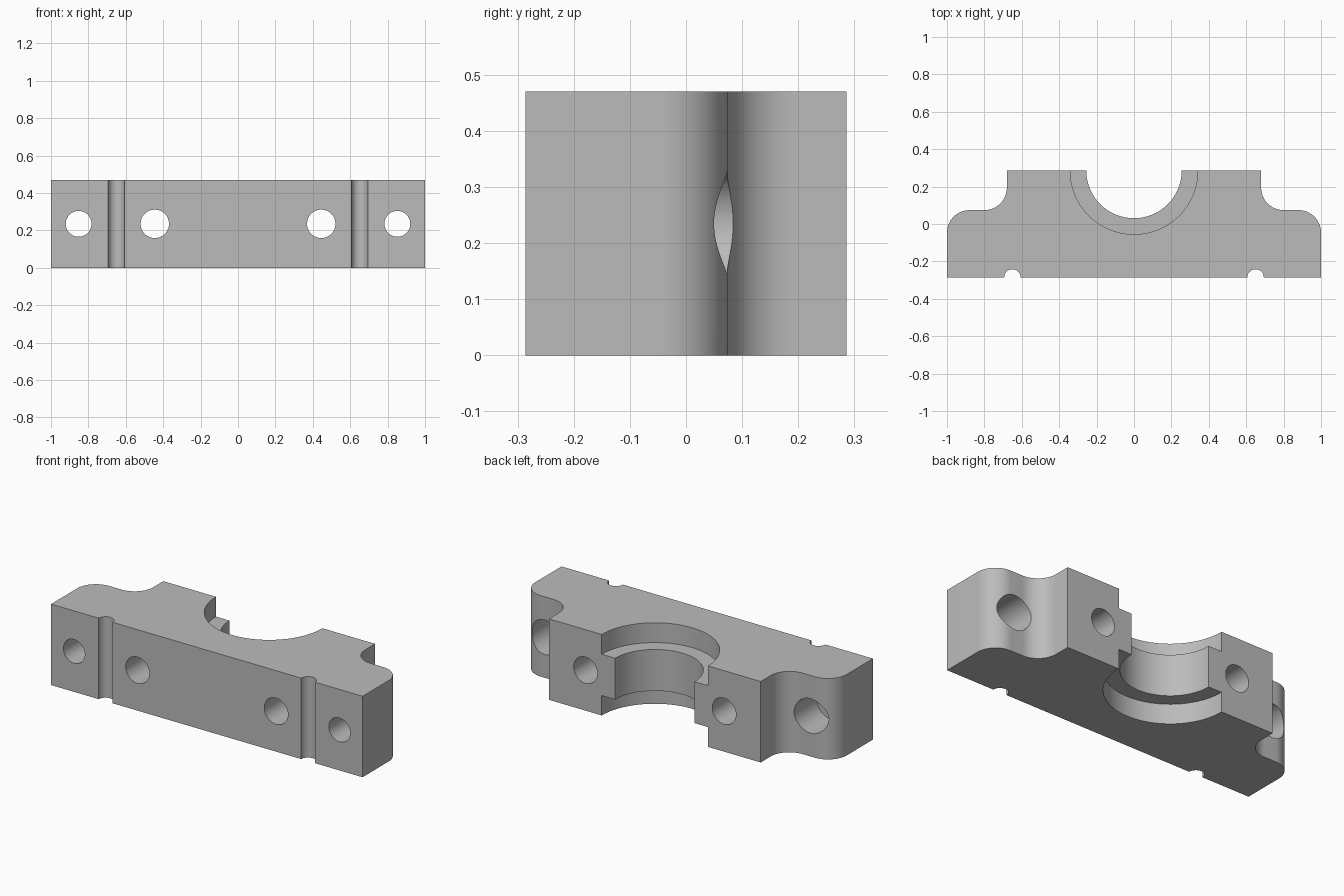
import bpy, bmesh
from math import sin, cos, pi, radians

if "Cube" in bpy.data.objects:
    bpy.data.objects.remove(bpy.data.objects["Cube"])

HEIGHT, BACK, MID = 0.47, 0.286, 0.235

steel = bpy.data.materials.new("plain grey metal")
steel.use_nodes = True
grey = (0.5, 0.5, 0.5, 1)
steel.diffuse_color = grey
steel.node_tree.nodes["Principled BSDF"].inputs["Base Color"].default_value = grey


def arc(cx, cy, r, start, end, steps=20):
    angles = [radians(start + (end - start) * i / steps) for i in range(steps + 1)]
    return [(cx + r * cos(a), cy + r * sin(a)) for a in angles]


# Body: half outline with groove, rounded ear and fillet, mirrored across x
half = arc(0.65, -BACK, 0.044, 180, 0)
half += [(1, -BACK)]
half += arc(0.88, -0.046, 0.12, 0, 90)
half += arc(0.80, 0.194, 0.12, 270, 180)
half += [(0.68, BACK)]
outline = half + [(-x, y) for x, y in reversed(half)]

bm = bmesh.new()
base = bm.faces.new([bm.verts.new((x, y, 0)) for x, y in outline])
top = bmesh.ops.extrude_face_region(bm, geom=[base])["geom"]
bmesh.ops.translate(bm, vec=(0, 0, HEIGHT),
                    verts=[v for v in top if isinstance(v, bmesh.types.BMVert)])
bmesh.ops.recalc_face_normals(bm, faces=bm.faces)
mesh = bpy.data.meshes.new("bearing_cap")
bm.to_mesh(mesh)
bm.free()
cap = bpy.data.objects.new("bearing_cap", mesh)
bpy.context.collection.objects.link(cap)
mesh.materials.append(steel)


def drill(name, radius, depth, location, along_y=False, sides=64):
    """Cut a round hole through the cap and discard the cutter."""
    bpy.ops.mesh.primitive_cylinder_add(
        vertices=sides, radius=radius, depth=depth, location=location,
        rotation=(pi / 2 if along_y else 0, 0, 0))
    cutter = bpy.context.object
    cutter.name = name
    cutter.hide_render = True
    cutter.data.materials.append(steel)
    cut = cap.modifiers.new(name, "BOOLEAN")
    cut.operation, cut.solver, cut.object = "DIFFERENCE", "EXACT", cutter
    bpy.context.view_layer.objects.active = cap
    bpy.ops.object.modifier_apply(modifier=name)
    bpy.data.objects.remove(cutter)


# Central half bore with a wider recess at each end
drill("bore", 0.255, 2, (0, BACK, MID), sides=96)
for z in (0, HEIGHT):
    drill("bore_recess", 0.341, 0.23, (0, BACK, z), sides=96)

# Bolt holes, with a counterbore behind each ear
for side in (-1, 1):
    drill("inner_bolt_hole", 0.076, 2, (side * 0.445, 0, MID), True)
    drill("outer_bolt_hole", 0.069, 2, (side * 0.852, 0, MID), True)
    drill("counterbore", 0.1, 0.5, (side * 0.852, 0.125, MID), True)

bpy.ops.object.select_all(action="DESELECT")
cap.select_set(True)
bpy.context.view_layer.objects.active = cap
bpy.ops.object.shade_smooth_by_angle(angle=radians(30))
